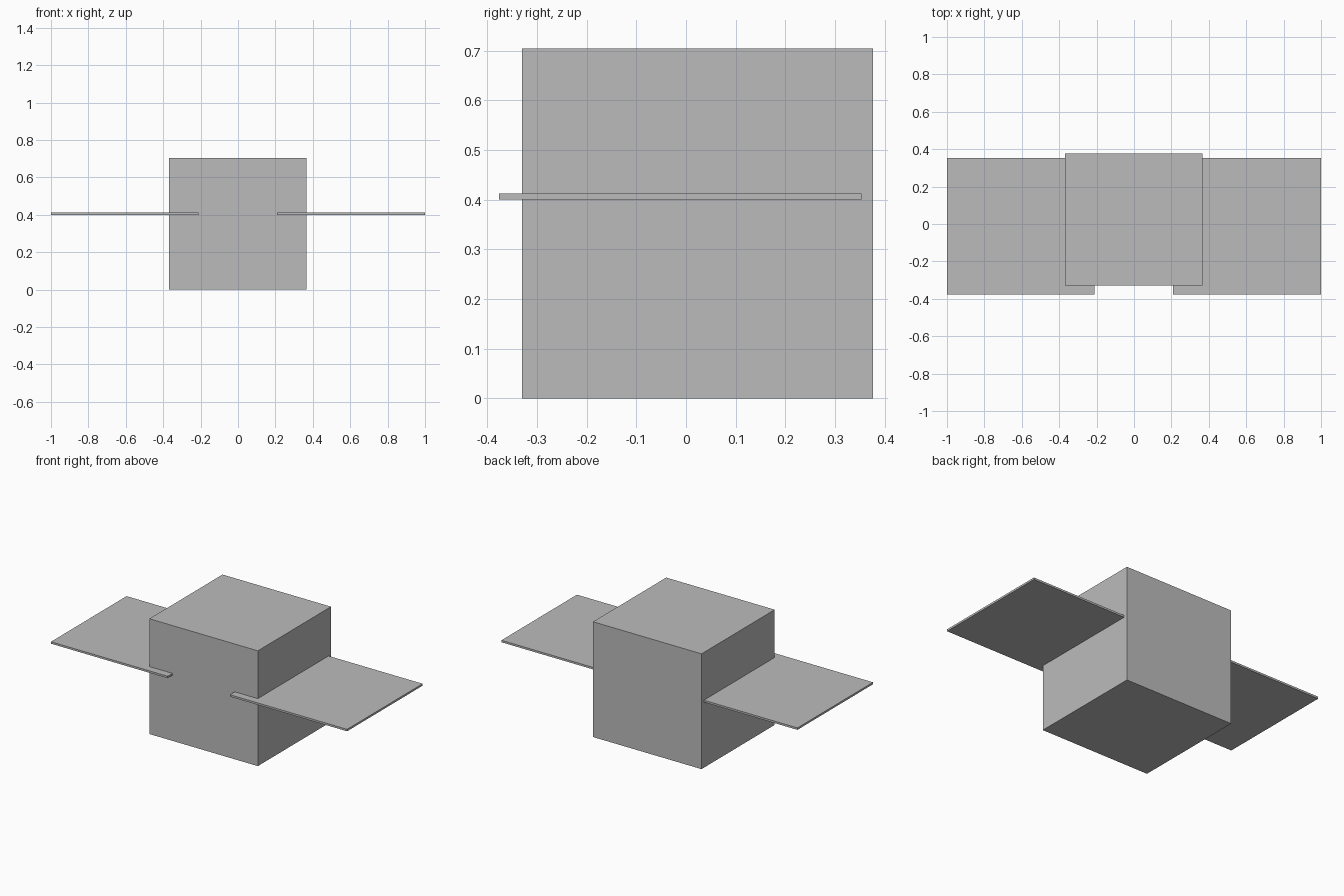
import bpy

# Remove the default cube
default = bpy.data.objects.get("Cube")
if default:
    bpy.data.objects.remove(default, do_unlink=True)

# Single plain grey
GREY = (0.5, 0.5, 0.5, 1.0)
grey = bpy.data.materials.new("plain grey")
grey.use_nodes = True
grey.diffuse_color = GREY
grey.node_tree.nodes["Principled BSDF"].inputs["Base Color"].default_value = GREY


def box(name, low, high):
    """Flat-shaded box between two opposite corners."""
    centre = [(a + b) / 2 for a, b in zip(low, high)]
    bpy.ops.mesh.primitive_cube_add(size=1, location=centre)
    obj = bpy.context.object
    obj.name = obj.data.name = name
    obj.scale = [b - a for a, b in zip(low, high)]
    bpy.ops.object.transform_apply(location=False, rotation=False, scale=True)
    obj.data.materials.append(grey)
    return obj


# Central block
box("body", (-0.368, -0.33, 0), (0.365, 0.376, 0.704))

# Thin side panels that run through the block and poke out at the front
box("left_panel", (0.209, -0.376, 0.4), (1, 0.353, 0.412))
box("right_panel", (-1, -0.376, 0.4), (-0.212, 0.353, 0.412))
